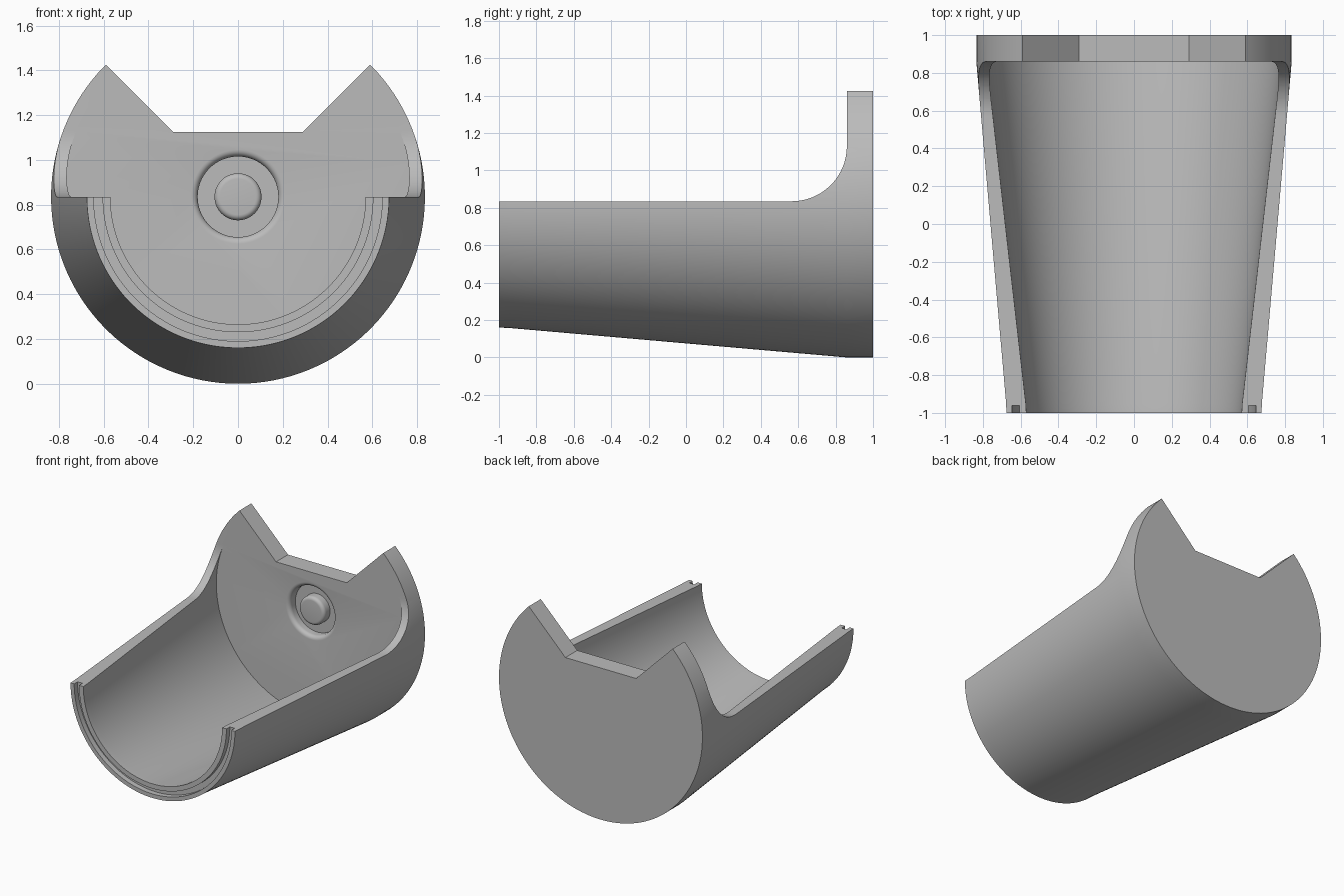
import bpy, bmesh, math
from mathutils import Matrix, Vector

cube = bpy.data.objects.get("Cube")
if cube:
    bpy.data.objects.remove(cube, do_unlink=True)

AXIS_Z = 0.835
RADIUS = 0.835
PLATE_Y = 0.86      # inner face of the end plate
FILLET = 0.295      # sweep from trough rim up to the plate
STEPS = 144

grey = bpy.data.materials.new("plain grey")
grey.use_nodes = True
colour = (0.5, 0.5, 0.5, 1)
grey.diffuse_color = colour
grey.node_tree.nodes["Principled BSDF"].inputs["Base Color"].default_value = colour


def make_object(name, bm):
    bmesh.ops.recalc_face_normals(bm, faces=bm.faces)
    mesh = bpy.data.meshes.new(name)
    bm.to_mesh(mesh)
    bm.free()
    mesh.materials.append(grey)
    obj = bpy.data.objects.new(name, mesh)
    bpy.context.collection.objects.link(obj)
    return obj


def lathe(name, profile):
    """Spin (radius, y) points about the long axis."""
    bm = bmesh.new()
    start = Matrix.Rotation(math.pi / STEPS, 3, 'Y')
    centre = Vector((0, 0, AXIS_Z))
    verts = [bm.verts.new(start @ Vector((r, y, 0)) + centre) for r, y in profile]
    edges = [bm.edges.new(pair) for pair in zip(verts, verts[1:])]
    bmesh.ops.spin(bm, geom=verts + edges, cent=centre, axis=(0, 1, 0),
                   angle=math.tau, steps=STEPS, use_duplicate=False)
    bmesh.ops.remove_doubles(bm, verts=bm.verts, dist=1e-5)
    bmesh.ops.dissolve_limit(bm, angle_limit=math.radians(0.3),
                             verts=bm.verts, edges=bm.edges)
    return make_object(name, bm)


def prism(name, points, depth):
    """Extrude a closed outline along a vector."""
    bm = bmesh.new()
    face = bm.faces.new([bm.verts.new(p) for p in points])
    moved = bmesh.ops.extrude_face_region(bm, geom=[face], use_keep_orig=True)
    bmesh.ops.translate(bm, vec=depth, verts=[
        v for v in moved["geom"] if isinstance(v, bmesh.types.BMVert)])
    return make_object(name, bm)


def arc(cx, cy, r, a0, a1, n):
    return [(cx + r * math.cos(math.radians(a0 + (a1 - a0) * i / n)),
             cy + r * math.sin(math.radians(a0 + (a1 - a0) * i / n)))
            for i in range(n + 1)]


# Tapered cup with a grooved lip, end plate, ring recess and centre peg
floor_y = PLATE_Y + 0.07
profile = [(0, 1), (RADIUS, 1), (RADIUS, PLATE_Y), (0.678, -0.94), (0.675, -1),
           (0.645, -1), (0.645, -0.96), (0.605, -0.96), (0.605, -1),
           (0.57, -1), (0.573, -0.95), (0.78, PLATE_Y)]
profile += arc(0.21, PLATE_Y + 0.03, 0.03, 270, 180, 6)
profile += [(0.18, floor_y), (0.105, floor_y)]
profile += arc(0.08, PLATE_Y + 0.025, 0.025, 0, -90, 6)
profile += [(0, PLATE_Y)]
body = lathe("trough_body", profile)

# Open top: flat rim sweeping up into the plate
sweep = [(-1.2, AXIS_Z)]
sweep += arc(PLATE_Y - FILLET, AXIS_Z + FILLET, FILLET, -90, 0, 24)
sweep += [(PLATE_Y, 2), (-1.2, 2)]
top_cutter = prism("top_cutter", [(-1, y, z) for y, z in sweep], (2, 0, 0))

# V-sided notch in the plate
notch = [(-0.29, 1.125), (0.29, 1.125), (0.89, 1.725), (-0.89, 1.725)]
notch_cutter = prism("notch_cutter", [(x, 0.5, z) for x, z in notch], (0, 1, 0))

bpy.context.view_layer.objects.active = body
for cutter in (top_cutter, notch_cutter):
    cutter.hide_render = True
    cut = body.modifiers.new(cutter.name, 'BOOLEAN')
    cut.operation = 'DIFFERENCE'
    cut.solver = 'EXACT'
    cut.object = cutter
    bpy.ops.object.modifier_apply(modifier=cut.name)
    bpy.data.objects.remove(cutter, do_unlink=True)

bpy.ops.object.select_all(action='DESELECT')
body.select_set(True)
bpy.ops.object.shade_smooth_by_angle(angle=math.radians(25))
